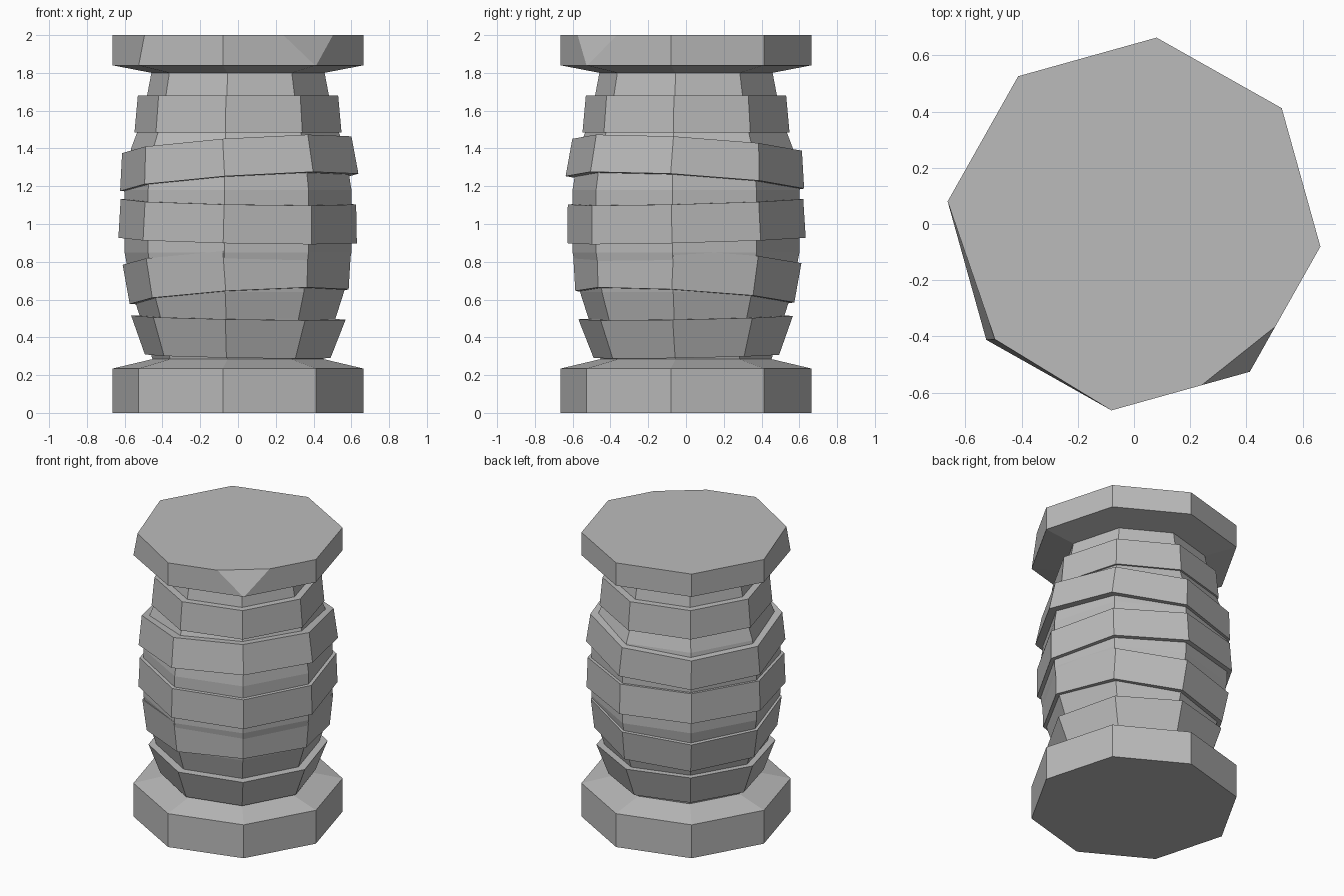
import bpy, bmesh
from math import cos, sin, radians
from mathutils import Matrix, Vector

cube = bpy.data.objects.get("Cube")
if cube:
    bpy.data.objects.remove(cube, do_unlink=True)

SIDES = 8
TURN = radians(38.1)
GREY = (0.5, 0.5, 0.5, 1)

stone = bpy.data.materials.new("grey_stone")
stone.use_nodes = True
stone.diffuse_color = GREY
stone.node_tree.nodes["Principled BSDF"].inputs["Base Color"].default_value = GREY


def lathe(bm, profile):
    """Stack octagons of (radius, height) into a closed solid."""
    rings = []
    for r, z in profile:
        angles = [TURN + radians(360 / SIDES * i) for i in range(SIDES)]
        rings.append([bm.verts.new((r * cos(a), r * sin(a), z)) for a in angles])
    for low, high in zip(rings, rings[1:]):
        for i in range(SIDES):
            j = (i + 1) % SIDES
            bm.faces.new((low[i], low[j], high[j], high[i]))
    bm.faces.new(rings[0][::-1])
    bm.faces.new(rings[-1])
    return rings


def finish(name, bm):
    bmesh.ops.recalc_face_normals(bm, faces=bm.faces)
    mesh = bpy.data.meshes.new(name)
    bm.to_mesh(mesh)
    bm.free()
    mesh.materials.append(stone)
    obj = bpy.data.objects.new(name, mesh)
    bpy.context.collection.objects.link(obj)
    return obj


# Base slab with a sloped shoulder
bm = bmesh.new()
lathe(bm, [(0.668, 0), (0.668, 0.235), (0.455, 0.285)])
finish("base_slab", bm)

# Barrel-shaped core
bm = bmesh.new()
lathe(bm, [(0.455, 0.28), (0.52, 0.5), (0.565, 0.64), (0.605, 0.85),
           (0.605, 1.18), (0.57, 1.4), (0.54, 1.48), (0.485, 1.68), (0.46, 1.81)])
finish("barrel_core", bm)

# Tilted bands: name, bottom radius, top radius, middle height, thickness, x and y slope
BANDS = [
    ("lowest_band", 0.495, 0.572, 0.402, 0.205, -0.018, 0.018),
    ("lower_band", 0.585, 0.61, 0.72, 0.21, 0.06, -0.06),
    ("middle_band", 0.636, 0.628, 1.015, 0.205, -0.02, 0.025),
    ("upper_band", 0.637, 0.613, 1.32, 0.2, 0.066, -0.06),
    ("highest_band", 0.552, 0.534, 1.583, 0.195, 0, 0),
]
for name, low_r, high_r, mid, thick, sx, sy in BANDS:
    bm = bmesh.new()
    lathe(bm, [(low_r, -thick / 2), (high_r, thick / 2)])
    tilt = Vector((0, 0, 1)).rotation_difference(Vector((-sx, -sy, 1)))
    bm.transform(Matrix.Translation((0, 0, mid)) @ tilt.to_matrix().to_4x4())
    finish(name, bm)

# Cap slab with two damaged corners
bm = bmesh.new()
rings = lathe(bm, [(0.46, 1.8), (0.668, 1.84), (0.668, 2)])
top = rings[-1]


def nearest(x, y):
    return min(top, key=lambda v: (v.co.xy - Vector((x, y))).length)


# Worn corner pulled inward
worn = nearest(-0.52, -0.41)
worn.co.x, worn.co.y = -0.495, -0.41

# Chipped corner sliced off down to the rim's lower edge
chip = [Vector((0.25, -0.566, 2)), Vector((0.41, -0.524, 1.842)), Vector((0.49, -0.375, 2))]
normal = (chip[1] - chip[0]).cross(chip[2] - chip[0]).normalized()
if normal.y > 0:
    normal.negate()
cut = bmesh.ops.bisect_plane(bm, geom=bm.verts[:] + bm.edges[:] + bm.faces[:],
                             plane_co=chip[1], plane_no=normal, clear_outer=True)
edges = [g for g in cut["geom_cut"] if isinstance(g, bmesh.types.BMEdge)]
bmesh.ops.holes_fill(bm, edges=edges, sides=0)
finish("cap_slab", bm)
